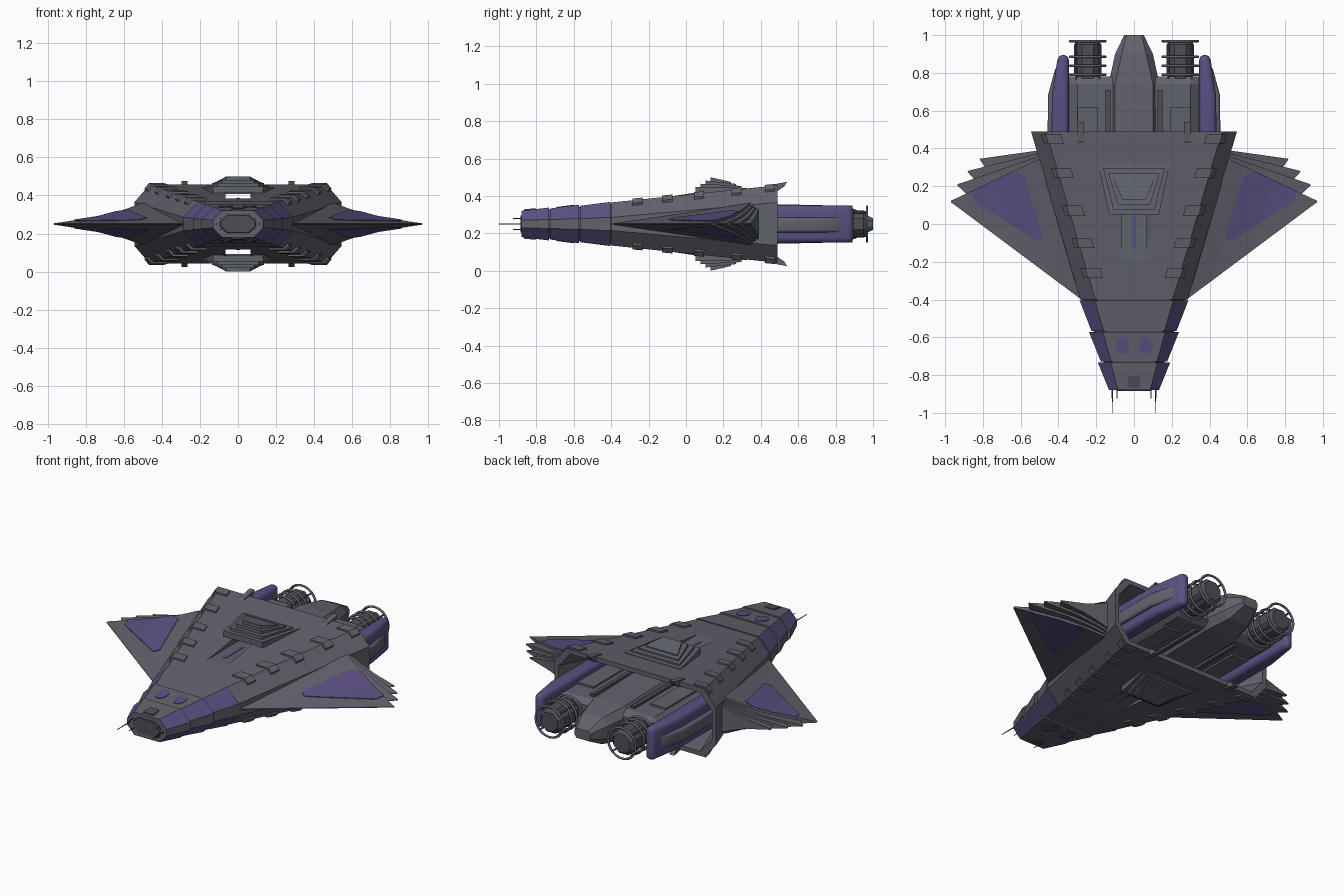
import bpy, bmesh, math

if "Cube" in bpy.data.objects:
    bpy.data.objects.remove(bpy.data.objects["Cube"])

def material(name, col):
    m = bpy.data.materials.new(name)
    m.diffuse_color = (*col, 1)
    m.use_nodes = True
    m.node_tree.nodes["Principled BSDF"].inputs["Base Color"].default_value = m.diffuse_color
    return m

GREY = material("hull grey", (0.118, 0.122, 0.150))
PURPLE = material("panel purple", (0.105, 0.080, 0.225))
DARK = material("dark metal", (0.075, 0.078, 0.092))
MID = 0.25  # everything is symmetric about this height; z below is relative to it

def loft(name, sections, mat=GREY, mat2=None, rule=None):
    """Skin equal-length point loops; rule(k) picks side strips for mat2."""
    bm = bmesh.new()
    rows = [[bm.verts.new((x, y, z + MID)) for x, y, z in s] for s in sections]
    n = len(rows[0])
    for r, q in zip(rows, rows[1:]):
        for k in range(n):
            f = bm.faces.new((r[k], r[(k + 1) % n], q[(k + 1) % n], q[k]))
            f.material_index = int(bool(rule and rule(k)))
    bm.faces.new(rows[0])
    bm.faces.new(rows[-1])
    bmesh.ops.recalc_face_normals(bm, faces=bm.faces)
    me = bpy.data.meshes.new(name)
    bm.to_mesh(me)
    bm.free()
    me.materials.append(mat)
    if mat2:
        me.materials.append(mat2)
    ob = bpy.data.objects.new(name, me)
    bpy.context.collection.objects.link(ob)
    return ob

def apply_mod(ob, kind, **props):
    m = ob.modifiers.new(kind, kind)
    for k, v in props.items():
        setattr(m, k, v)
    bpy.context.view_layer.objects.active = ob
    bpy.ops.object.modifier_apply(modifier=m.name)

def boolean(ob, cutter, op):
    apply_mod(ob, 'BOOLEAN', object=cutter, operation=op, solver='EXACT')
    bpy.data.objects.remove(cutter)

def octagon(y, a, b, h, m):
    return [(a, y, h), (b, y, m), (b, y, -m), (a, y, -h),
            (-a, y, -h), (-b, y, -m), (-b, y, m), (-a, y, h)]

def box(name, x0, x1, y0, y1, z0, z1, mat=GREY):
    return loft(name, [[(x0, y, z0), (x1, y, z0), (x1, y, z1), (x0, y, z1)] for y in (y0, y1)], mat)

def tube(name, cx, cz, stations, n, mat):
    return loft(name, [[(cx + r * math.cos(math.tau * (k + .5) / n), y,
                         cz + r * math.sin(math.tau * (k + .5) / n)) for k in range(n)]
                       for y, r in stations], mat)

def hull_at(y):
    t = (y + 0.4) / 0.89
    return 0.205 + .261 * t, 0.285 + .26 * t, 0.115 + .092 * t, 0.035 + .08 * t

# Main hull: open at the rear, with a through slot above and below
hull = loft("main_hull", [octagon(y, *hull_at(y)) for y in (-0.4, 0.49)])
boolean(hull, loft("cavity_cutter", [octagon(y, *[v - .027 for v in hull_at(y)]) for y in (0.15, 0.55)]),
        'DIFFERENCE')
for s in (1, -1):
    boolean(hull, box("slot_cutter", -.065, .065, -.24, .3, s * .135, s * (.158 if s else 0)), 'DIFFERENCE')
    # open the roof of the slot ahead of the turret
    boolean(hull, box("trench_cutter", -.065, .065, -.24, .07, s * .135, s * .22), 'DIFFERENCE')

# Nose segments with purple sloped panels
even = lambda k: k % 2 == 0
segments = [((-.405, .208, .288, .118, .036), (-.567, .16, .225, .097, .028)),
            ((-.572, .165, .238, .103, .03), (-.727, .122, .176, .083, .023)),
            ((-.732, .124, .192, .088, .024), (-.88, .085, .132, .07, .02))]
for i, (p, q) in enumerate(segments):
    loft(f"nose_segment_{i}", [octagon(*p), octagon(*q)], GREY, PURPLE, even)
loft("nose_core", [octagon(-.39, .195, .27, .108, .03), octagon(-.86, .08, .12, .065, .018)], DARK)
loft("nose_plate", [octagon(-.878, .06, .095, .048, .014), octagon(-.885, .055, .09, .044, .012)], DARK)

def nose_top(y):
    return .07 + (y + .88) * .1

for s in (1, -1):
    # Nose hatch and round purple markings
    loft("nose_hatch", [[(x, y, s * (nose_top(y) + d)) for x, y in
                         ((-.035, -.865), (.035, -.865), (.03, -.805), (-.03, -.805))]
                        for d in (-.01, .007)], DARK)
    for sx in (1, -1):
        loft("nose_marking", [[(sx * .062 + .036 * math.cos(a), -.645 + .048 * math.sin(a),
                                s * (.1035 - (.073 - .048 * math.sin(a)) * .129 + d))
                               for a in [math.tau * k / 14 for k in range(14)]]
                              for d in (-.006, .003)], PURPLE)
        # Probe needles
        tube("short_needle", sx * .09, s * .03, [(-.87, .003), (-.925, .002)], 6, DARK)
        # Clamps along the hull edge, folded over the slope
        for y in (.45, .27, .07, -.1, -.26):
            def edge(yy, out):
                a, b, h, m = hull_at(yy)
                return (a - .075, h), (a, h), (a + (b - a) * .3, h - (h - m) * .3)
            loft("edge_clamp", [[(sx * (x + (.006 if d > 0 and j else 0)), yy, s * (z + d))
                                 for d in (.009, -.008)
                                 for j, (x, z) in (list(enumerate(edge(yy, d)))[::1 if d > 0 else -1])]
                                for yy in (y - .027, y + .027)])
        # Small rear fins
        loft("rear_fin", [[(sx * x, y, s * z) for y, z in
                           ((.41, .19), (.44, .207), (.54, .225), (.525, .2), (.48, .17))]
                          for x in (.265, .298)])
        # Cheeks beside the slot
        loft("slot_cheek", [[(sx * x, -.2, s * .13), (sx * x, .12, s * .15), (sx * x, .12, s * z)]
                            for x, z in ((.066, .178), (.1, .165))])
    # Stripe on the slot floor
    box("slot_stripe", -.01, .01, -.13, .045, s * .13, s * .138, PURPLE)
    # Stepped turret: four nested slabs
    for i in range(4):
        k = i / 3
        yf, yr = .05 + .08 * k, .325 - .085 * k
        wf, wr = .132 - .07 * k, .19 - .08 * k
        plan = [(-wf, yf), (wf, yf), (wr, yr), (-wr, yr)]
        zf, zr = .198 + .052 * k, .193 + .032 * k
        loft(f"turret_step_{i}", [[(x, y, s * .163) for x, y in plan],
                                  [(x, y, s * (zf if y == yf else zr)) for x, y in plan]])

# Wings: four fanned layers, each with its own tip
def wing(name, sx, tip, yr, h, pad=0, mat=GREY):
    front, rear = (.265, -.41), (.5, yr)
    secs = []
    for t, k in ((0, 1), (.2, .68), (.5, .33), (.99, .01)):
        fx, fy = [a + (b - a) * t for a, b in zip(front, tip)]
        rx, ry = [a + (b - a) * t for a, b in zip(rear, tip)]
        e, r = .002 + pad, .002 + h * k + pad
        secs.append([(sx * fx, fy, e), (sx * rx, ry, r), (sx * rx, ry, -r), (sx * fx, fy, -e)])
    return loft(name, secs, mat)

TIPS = [(.975, .12), (.94, .208), (.885, .28), (.82, .345)]
PATCH = [(.48, -.07), (.51, -.09), (.85, .12), (.865, .18), (.80, .25), (.71, .30), (.58, .255), (.555, .17)]
for sx in (1, -1):
    for i, tip in enumerate(TIPS):
        wing(f"wing_layer_{i}", sx, tip, .345 + .015 * i, .11 - .008 * i)
    patch = wing("wing_patch", sx, TIPS[0], .345, .11, .004, PURPLE)
    boolean(patch, loft("patch_cutter", [[(sx * x, y, z) for x, y in PATCH] for z in (-.3, .3)], PURPLE),
            'INTERSECT')
    tube("long_needle", sx * .115, 0, [(-.87, .004), (-1, .002)], 6, DARK)

# Engine block and tapered tail
loft("engine_block", [octagon(y, .30, .345, h, .05) for y, h in ((.13, .085), (.74, .085), (.78, .06))])
loft("tail_spine", [octagon(y, *p) for y, p in ((.3, (.10, .135, .11, .05)), (.74, (.10, .135, .1, .05)),
                                                (.9, (.065, .1, .08, .04)), (1, (.04, .052, .03, .015)))])
for sx in (1, -1):
    for s in (1, -1):
        box("block_rib", sx * .125, sx * .15, .3, .71, s * .07, s * .1, DARK)
        box("block_panel", sx * .19, sx * .30, .3, .62, s * .07, s * .096)
    # Purple side pod with grey outer rail
    pod = loft("side_pod", [[(sx * .345, y, -.1), (sx * x, y, -.1), (sx * x, y, .1), (sx * .345, y, .1)]
                            for y, x in ((.25, .437), (.68, .435), (.895, .402))], PURPLE)
    apply_mod(pod, 'BEVEL', width=.028, segments=4, limit_method='ANGLE', angle_limit=.6)
    rail = loft("pod_rail", [[(sx * .38, y, -.045), (sx * x, y, -.045), (sx * x, y, .035), (sx * .38, y, .035)]
                             for y, x in ((.25, .458), (.68, .456), (.83, .415))])
    apply_mod(rail, 'BEVEL', width=.015, segments=3, limit_method='ANGLE', angle_limit=.6)
    for ob in (pod, rail):
        bpy.ops.object.select_all(action='DESELECT')
        ob.select_set(True)
        bpy.context.view_layer.objects.active = ob
        bpy.ops.object.shade_smooth_by_angle(angle=math.radians(35))
    # Thruster core, rings and stays
    tube("thruster_core", sx * .245, 0, [(.72, .06), (.8, .078), (.95, .078), (.97, .06)], 8, DARK)
    for y in (.79, .838, .885, .968):
        bpy.ops.mesh.primitive_torus_add(location=(sx * .245, y, MID), rotation=(math.pi / 2, 0, 0),
                                         major_radius=.093, minor_radius=.007,
                                         major_segments=28, minor_segments=6)
        ring = bpy.context.object
        ring.name = "thruster_ring"
        ring.data.materials.append(GREY)
        bpy.ops.object.shade_smooth()
    for k in range(4):
        a = math.tau * (k + .5) / 4
        tube("ring_stay", sx * .245 + .088 * math.cos(a), .088 * math.sin(a),
             [(.76, .006), (.97, .006)], 6, GREY)
